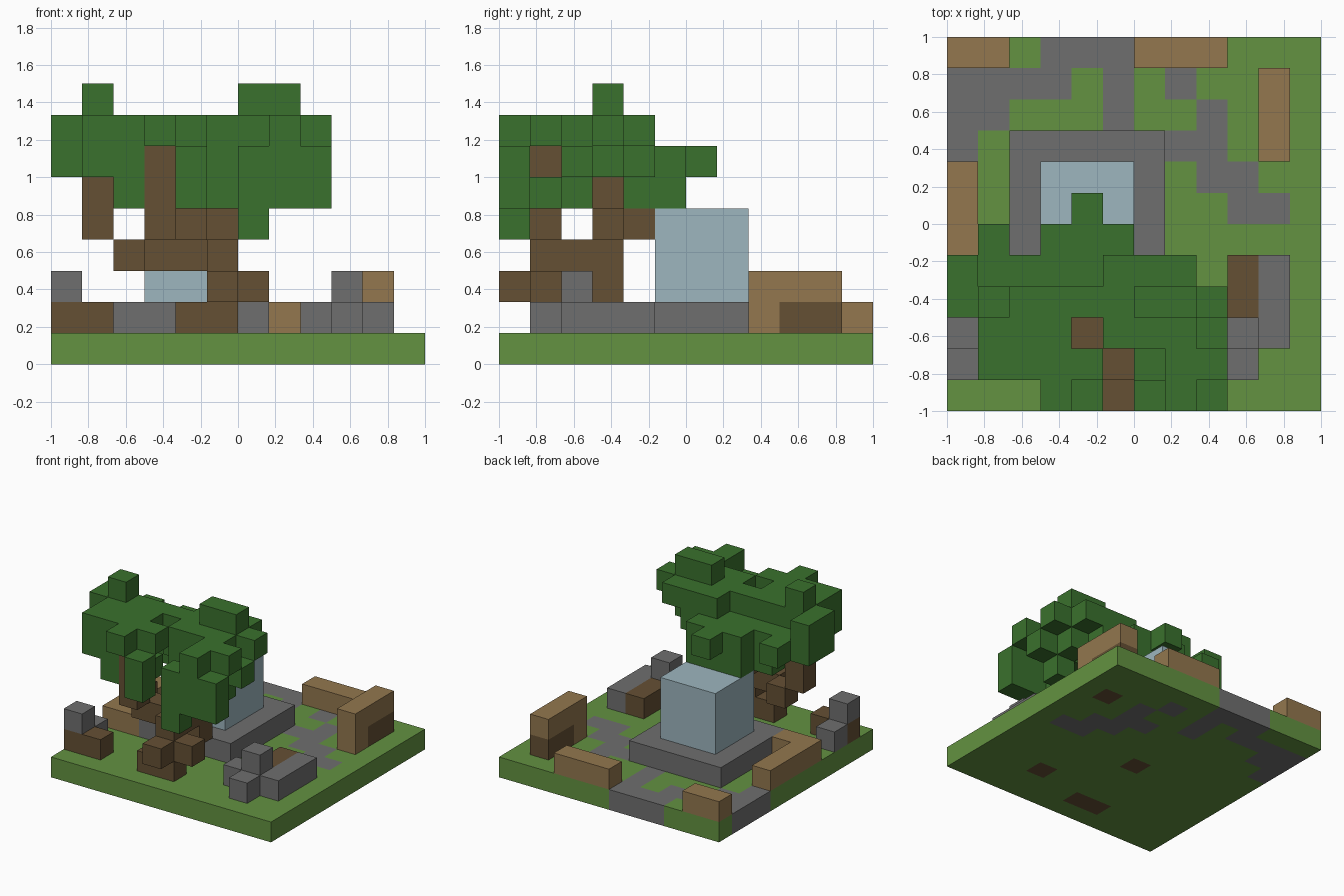
import bpy
import bmesh
from mathutils import Vector

N = 12            # cells along each side of the base
S = 2 / N         # size of one cell

cube = bpy.data.objects.get("Cube")
if cube:
    bpy.data.objects.remove(cube, do_unlink=True)


def linear(c):
    c /= 255
    return c / 12.92 if c <= 0.04045 else ((c + 0.055) / 1.055) ** 2.4


def material(name, *rgb):
    m = bpy.data.materials.new(name)
    m.use_nodes = True
    colour = (*[linear(c) for c in rgb], 1)
    m.diffuse_color = colour
    bsdf = m.node_tree.nodes["Principled BSDF"]
    bsdf.inputs["Base Color"].default_value = colour
    bsdf.inputs["Roughness"].default_value = 0.9
    return m


MATS = {
    "grass": material("grass green", 99, 146, 65),
    "stone": material("stone grey", 111, 111, 111),
    "tan": material("tan wood", 147, 119, 78),
    "bark": material("dark bark", 101, 80, 52),
    "leaf": material("leaf green", 58, 113, 45),
    "glass": material("pale blue", 157, 182, 191),
}

cells = {}        # (i, j, k) -> (part name, material key)


def block(part, mat, corner, size=(1, 1, 1)):
    """Fill a cuboid of cells, starting at its lowest corner."""
    for i in range(size[0]):
        for j in range(size[1]):
            for k in range(size[2]):
                pos = (corner[0] + i, corner[1] + j, corner[2] + k)
                cells[pos] = (part, mat)


def layer(part, key, k, rows, top_row=N - 1):
    """Fill one level from a plan drawn back to front."""
    for r, row in enumerate(rows.split()):
        for i, ch in enumerate(row):
            if ch in key:
                cells[i, top_row - r, k] = (part, key[ch])


# Ground slab with a winding path
layer("ground", {"g": "grass", "s": "stone"}, 0, """
    gggsssgggggg
    ssssgsgsgggg
    ssgggsggsggg
    sggggggssggg
    ggggggggssgg
    gggggggggssg""")
block("ground", "grass", (0, 0, 0), (N, 6, 1))
for spot in ((10, 9), (8, 2), (5, 5), (4, 1), (5, 1)):
    block("ground", "bark", (*spot, 0))

# Stone platform with the glass block
block("platform", "stone", (2, 4, 1), (5, 5, 1))
block("glass_block", "glass", (3, 5, 2), (3, 3, 3))

# Low wooden walls
block("back_right_wall", "tan", (0, 11, 1), (2, 1, 1))
block("back_left_wall", "tan", (6, 11, 1), (3, 1, 1))
block("right_wall", "tan", (0, 4, 1), (1, 4, 1))
block("right_wall", "tan", (1, 4, 1))
block("left_wall", "tan", (10, 8, 1), (1, 3, 2))
block("left_wall", "bark", (10, 9, 1), (1, 2, 1))

# Rubble on the left
block("left_rubble", "stone", (8, 2, 1), (3, 1, 1))
block("left_rubble", "stone", (9, 1, 1))
block("left_rubble", "stone", (9, 2, 2))
block("left_rubble", "stone", (10, 3, 1), (1, 2, 1))
block("left_rubble", "bark", (9, 3, 1), (1, 2, 1))

# Rubble on the right
block("right_rubble", "bark", (0, 1, 1), (2, 1, 1))
block("right_rubble", "stone", (0, 1, 2))
block("right_rubble", "stone", (0, 2, 1))

# Trunk and branches
block("tree_trunk", "bark", (4, 1, 1), (2, 1, 1))
block("tree_trunk", "bark", (5, 0, 2), (1, 2, 1))
block("tree_trunk", "bark", (6, 1, 2))
block("tree_trunk", "bark", (5, 3, 2))
block("tree_trunk", "bark", (5, 1, 3), (1, 3, 1))
block("tree_branches", "bark", (3, 2, 3), (2, 1, 1))
block("tree_branches", "bark", (2, 3, 3))
block("tree_branches", "bark", (1, 3, 4), (1, 1, 2))
block("tree_branches", "bark", (3, 1, 4), (1, 1, 3))
block("tree_branches", "bark", (4, 3, 4))
block("tree_branches", "bark", (5, 4, 4))

# Leaf canopy, level by level
LEAF = {"#": "leaf"}
block("tree_leaves", "leaf", (6, 0, 4))
layer("tree_leaves", LEAF, 5, """
    ...###...
    ..##.#...
    .........
    ...#.#.#.
    ..#...#..
    ....#.###""", 5)
layer("tree_leaves", LEAF, 6, """
    ....#....
    .#.###...
    #####.#..
    #.#.#..#.
    .#...##.#
    .##......
    ....#.###""", 6)
layer("tree_leaves", LEAF, 7, """
    #....###.
    #########
    .###.###.
    .####..##
    ...#...#.""", 4)
block("tree_leaves", "leaf", (1, 3, 8))
block("tree_leaves", "leaf", (6, 3, 8), (2, 1, 1))


# Turn the cells of each part into a mesh of its exposed faces
def build(part):
    own = {p: c[1] for p, c in cells.items() if c[0] == part}
    keys = sorted(set(own.values()))
    bm = bmesh.new()
    corners = {}

    def vert(p):
        if p not in corners:
            x, y, z = p
            corners[p] = bm.verts.new((x * S - 1, y * S - 1, z * S))
        return corners[p]

    for pos, mat in own.items():
        for axis in range(3):
            u, v = (axis + 1) % 3, (axis + 2) % 3
            for side in (0, 1):
                step = Vector((0, 0, 0))
                step[axis] = 2 * side - 1
                if tuple(int(a + b) for a, b in zip(pos, step)) in cells:
                    continue
                ring = []
                for du, dv in ((0, 0), (1, 0), (1, 1), (0, 1)):
                    p = list(pos)
                    p[axis] += side
                    p[u] += du
                    p[v] += dv
                    ring.append(vert(tuple(p)))
                face = bm.faces.new(ring if side else ring[::-1])
                face.material_index = keys.index(mat)
    mesh = bpy.data.meshes.new(part)
    bm.to_mesh(mesh)
    bm.free()
    for key in keys:
        mesh.materials.append(MATS[key])
    bpy.context.collection.objects.link(bpy.data.objects.new(part, mesh))


for part in sorted({c[0] for c in cells.values()}):
    build(part)
